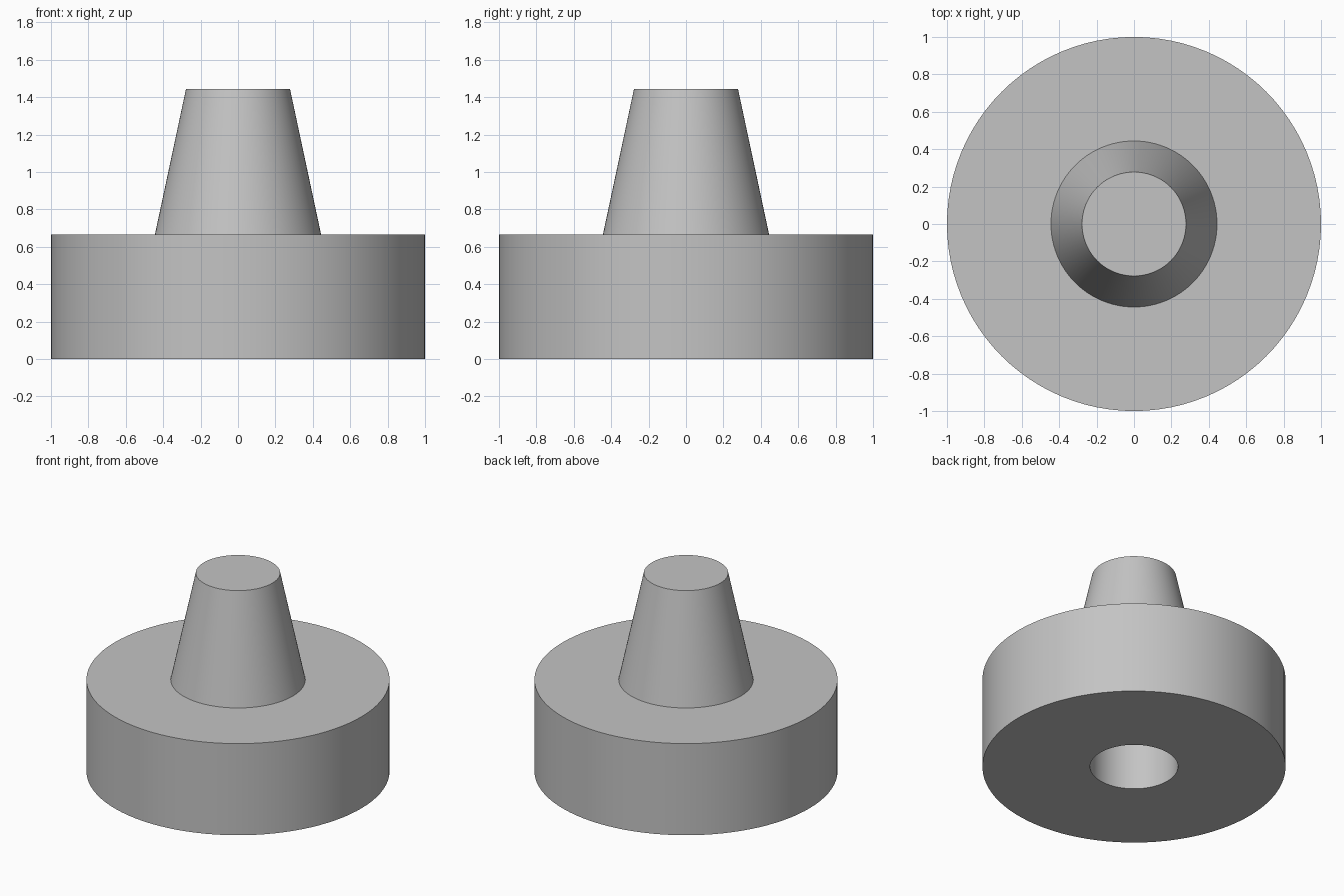
import bpy
import bmesh
import math

cube = bpy.data.objects.get("Cube")
if cube:
    bpy.data.objects.remove(cube, do_unlink=True)

SEGMENTS = 96

grey = bpy.data.materials.new("plain grey")
grey.use_nodes = True
grey.diffuse_color = (0.55, 0.55, 0.55, 1)
grey.node_tree.nodes["Principled BSDF"].inputs["Base Color"].default_value = grey.diffuse_color


def lathe(name, profile, material):
    """Spin an (r, z) profile, starting and ending on the axis, into a closed solid."""
    bm = bmesh.new()
    verts = [bm.verts.new((r, 0, z)) for r, z in profile]
    edges = [bm.edges.new(pair) for pair in zip(verts, verts[1:])]
    bmesh.ops.spin(bm, geom=verts + edges, cent=(0, 0, 0), axis=(0, 0, 1),
                   angle=math.tau, steps=SEGMENTS, use_merge=True)
    bmesh.ops.remove_doubles(bm, verts=bm.verts, dist=0.0001)
    bmesh.ops.recalc_face_normals(bm, faces=bm.faces)
    mesh = bpy.data.meshes.new(name)
    bm.to_mesh(mesh)
    bm.free()
    mesh.materials.append(material)
    obj = bpy.data.objects.new(name, mesh)
    bpy.context.collection.objects.link(obj)
    bpy.ops.object.select_all(action="DESELECT")
    obj.select_set(True)
    bpy.context.view_layer.objects.active = obj
    bpy.ops.object.shade_smooth_by_angle(angle=math.radians(30))
    return obj


# Round base with a blind bore underneath, topped by a tapered stub
hole_radius, hole_depth = 0.29, 0.67
lathe("base_with_tapered_stub", [
    (0, hole_depth), (hole_radius, hole_depth), (hole_radius, 0),
    (1, 0), (1, 0.667), (0.444, 0.667), (0.278, 1.444), (0, 1.444),
], grey)
